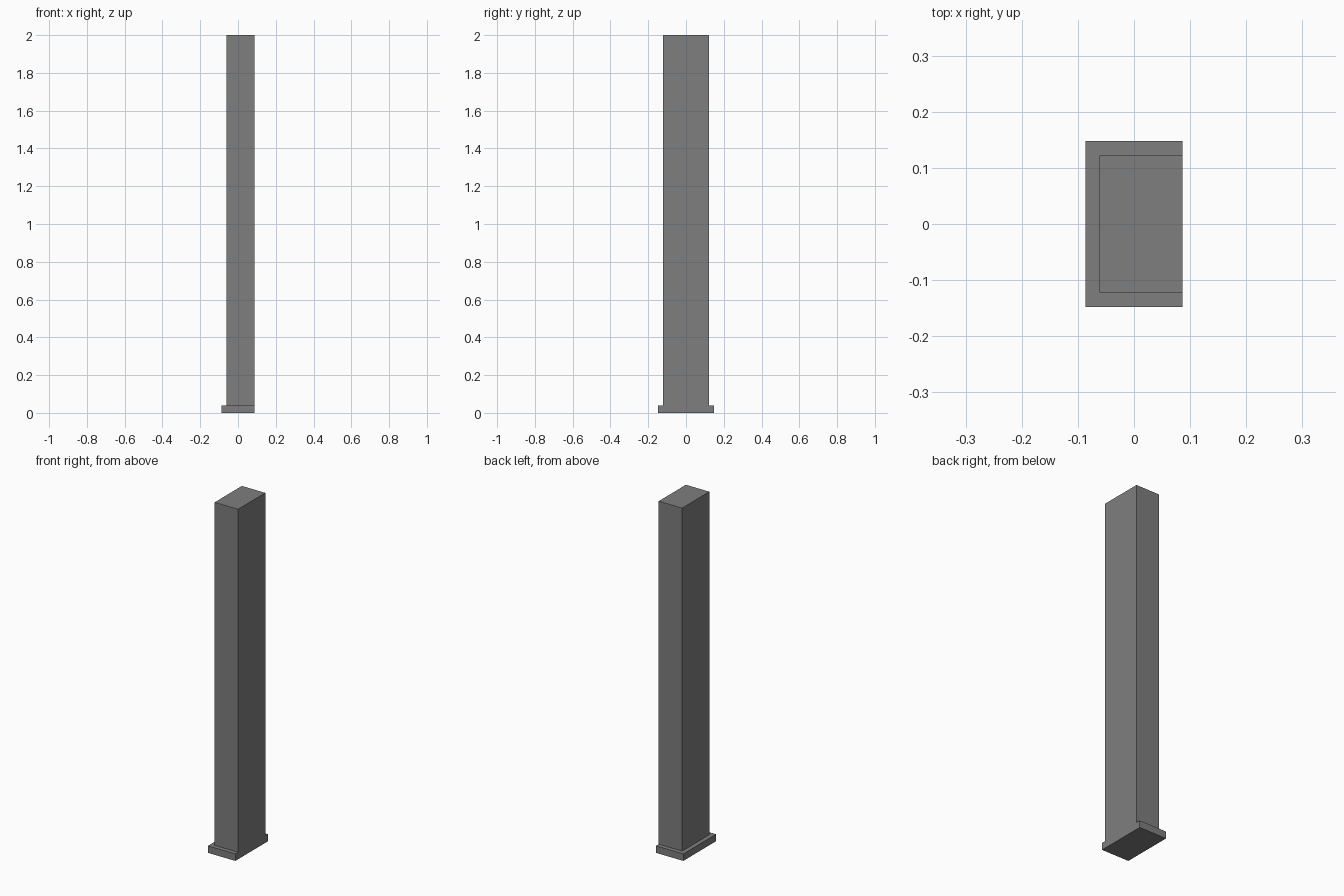
import bpy, bmesh

if "Cube" in bpy.data.objects:
    bpy.data.objects.remove(bpy.data.objects["Cube"])

BX, BY = 0.0865, 0.1475      # base half sizes
LIP = 0.025                  # base step on front, back and left
BASE_H, H = 0.04, 2.0

bm = bmesh.new()


def ring(lip, z):
    # open U ring, starting and ending on the flush right side
    x0, y = -BX + lip, BY - lip
    return [bm.verts.new(p) for p in
            ((BX, -y, z), (x0, -y, z), (x0, y, z), (BX, y, z))]


def walls(lo, hi):
    for i in range(3):
        bm.faces.new((lo[i], lo[i + 1], hi[i + 1], hi[i]))


# Base block and shaft, stepped on three sides
floor, ledge = ring(0, 0), ring(0, BASE_H)
foot, top = ring(LIP, BASE_H), ring(LIP, H)
walls(floor, ledge)
walls(foot, top)

# Bottom, top, ledge strips and the flush right face
bm.faces.new(floor)
bm.faces.new(top)
walls(ledge, foot)
bm.faces.new((floor[0], floor[3], ledge[3], foot[3],
              top[3], top[0], foot[0], ledge[0]))
bmesh.ops.recalc_face_normals(bm, faces=bm.faces[:])

mesh = bpy.data.meshes.new("wall_pilaster")
bm.to_mesh(mesh)
bm.free()

# Dark grey finish
grey = bpy.data.materials.new("dark_grey")
grey.diffuse_color = (0.21, 0.21, 0.21, 1)
grey.use_nodes = True
grey.node_tree.nodes["Principled BSDF"].inputs["Base Color"].default_value = grey.diffuse_color
mesh.materials.append(grey)
bpy.context.collection.objects.link(bpy.data.objects.new("wall_pilaster", mesh))
